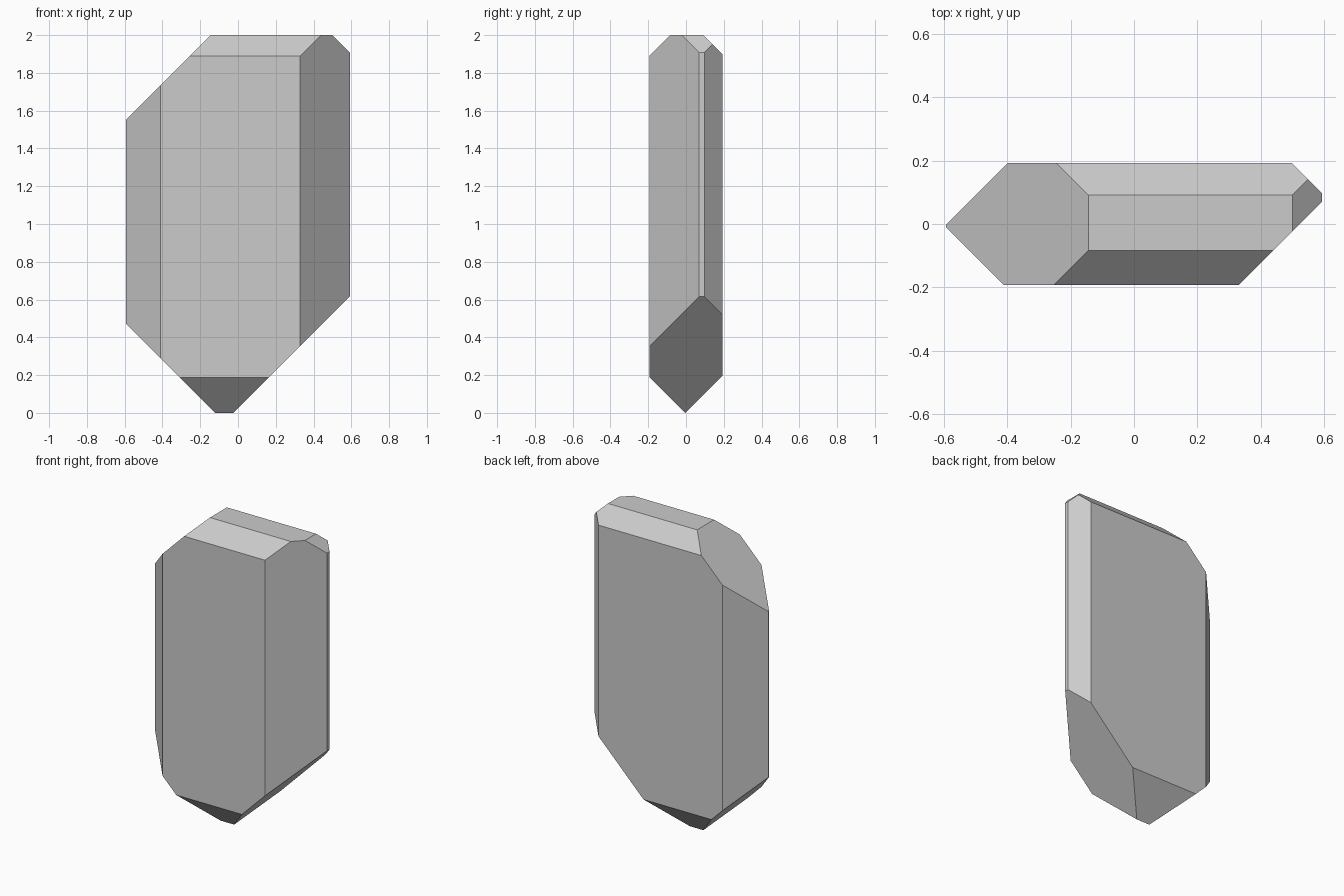
import bpy, bmesh
from mathutils import Vector, Matrix

if "Cube" in bpy.data.objects:
    bpy.data.objects.remove(bpy.data.objects["Cube"])

# Rough block the crystal is cut from (lower end is closed by the facets)
bm = bmesh.new()
bmesh.ops.create_cube(bm, size=1, matrix=Matrix.Translation((0, 0, 0.9))
                      @ Matrix.Diagonal((1.184, 0.385, 2.2, 1)))


def facet(normal, offset):
    """Cut away everything where normal . point > offset and cap the cut."""
    n = Vector(normal)
    geom = bm.verts[:] + bm.edges[:] + bm.faces[:]
    cut = bmesh.ops.bisect_plane(bm, geom=geom, dist=1e-6, plane_no=n.normalized(),
                                 plane_co=n * offset / n.length_squared,
                                 clear_outer=True)["geom_cut"]
    edges = [e for e in cut if isinstance(e, bmesh.types.BMEdge)]
    bmesh.ops.contextual_create(bm, geom=edges)


# Upright side facets
facet((-1, -1, 0), 0.602)
facet((-1, 1, 0), 0.590)
facet((1, -1, 0), 0.522)
facet((1, 1, 0), 0.689)

# Flat top and its four slopes
facet((0, 0, 1), 2.0)
facet((0, -1, 1), 2.083)
facet((0, 1, 1), 2.091)
facet((-1, 0, 1), 2.144)
facet((1, 0, 1), 2.499)

# Pointed base: left and right slopes, front and back meeting in a short ridge
facet((-1, 0, -1), 0.122)
facet((1, 0, -1), -0.025)
facet((0, -1, -1), 0.004)
facet((0, 1, -1), -0.004)

bmesh.ops.recalc_face_normals(bm, faces=bm.faces[:])
mesh = bpy.data.meshes.new("crystal")
bm.to_mesh(mesh)
bm.free()
bpy.context.collection.objects.link(bpy.data.objects.new("crystal", mesh))
